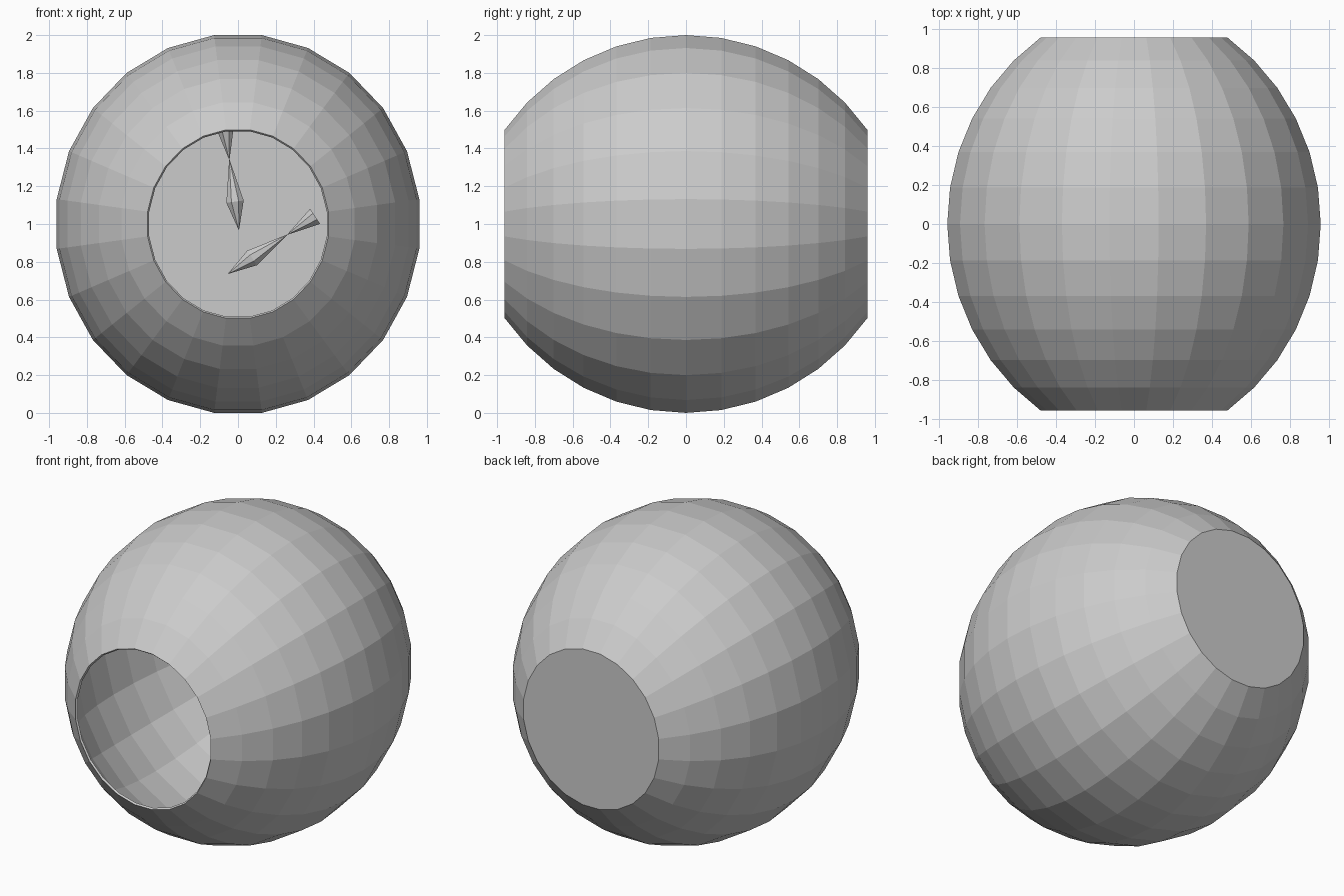
import bpy, bmesh, math
from mathutils import Vector

if "Cube" in bpy.data.objects:
    bpy.data.objects.remove(bpy.data.objects["Cube"])

SIDES = 24
RINGS = 6            # bands from the waist to each end


def make_object(name, bm):
    bmesh.ops.recalc_face_normals(bm, faces=bm.faces)
    mesh = bpy.data.meshes.new(name)
    bm.to_mesh(mesh)
    bm.free()
    obj = bpy.data.objects.new(name, mesh)
    bpy.context.collection.objects.link(obj)
    return obj


def lathe(bm, profile, sides, place, offset=0.0):
    """Skin rings of (distance along axis, radius); radius 0 closes to a point."""
    rings = []
    for along, r in profile:
        if r == 0:
            rings.append([bm.verts.new(place(along, 0, 0))] * sides)
        else:
            rings.append([bm.verts.new(place(along,
                                             r * math.cos(math.tau * (i + offset) / sides),
                                             r * math.sin(math.tau * (i + offset) / sides)))
                          for i in range(sides)])
    for a, b in zip(rings, rings[1:]):
        for i in range(sides):
            j = (i + 1) % sides
            bm.faces.new(list(dict.fromkeys((a[i], a[j], b[j], b[i]))))
    return rings


# Bowl: circular arc profile turned about the y axis, open front, flat closed back
ARC_R = 1.17
END = math.asin(0.96 / ARC_R)
scale = 1 / math.cos(math.pi / SIDES)
profile = []
for k in range(-RINGS, RINGS + 1):
    a = END * k / RINGS
    profile.append((ARC_R * math.sin(a), (1 - ARC_R + ARC_R * math.cos(a)) * scale))
bm = bmesh.new()
rings = lathe(bm, profile, SIDES, lambda t, u, v: Vector((0.96 * u, t, 1 + v)), 0.5)
bm.faces.new(rings[-1])
bowl = make_object("bowl", bm)

# Thin wall, growing inwards
wall = bowl.modifiers.new("wall", 'SOLIDIFY')
wall.thickness = 0.013
wall.offset = -1


# Fish: pointed double-cone body with a cone tail meeting at a pinch
def fish(name, nose, tail, y):
    nose, tail = Vector((nose[0], y, nose[1])), Vector((tail[0], y, tail[1]))
    axis = (tail - nose).normalized()
    side = Vector((0, 1, 0))
    up = axis.cross(side)
    place = lambda t, u, v: nose + axis * t + side * u + up * v
    bm = bmesh.new()
    lathe(bm, [(0, 0), (0.155, 0.05), (0.385, 0)], 8, place, 0.5)
    end = lathe(bm, [(0.375, 0), (0.555, 0.052)], 8, place, 0.5)
    bm.faces.new(end[-1])
    return make_object(name, bm)


fish("upper_fish", (0.005, 0.965), (-0.07, 1.52), 0.0)
fish("lower_fish", (-0.055, 0.735), (0.415, 1.045), 0.0)
